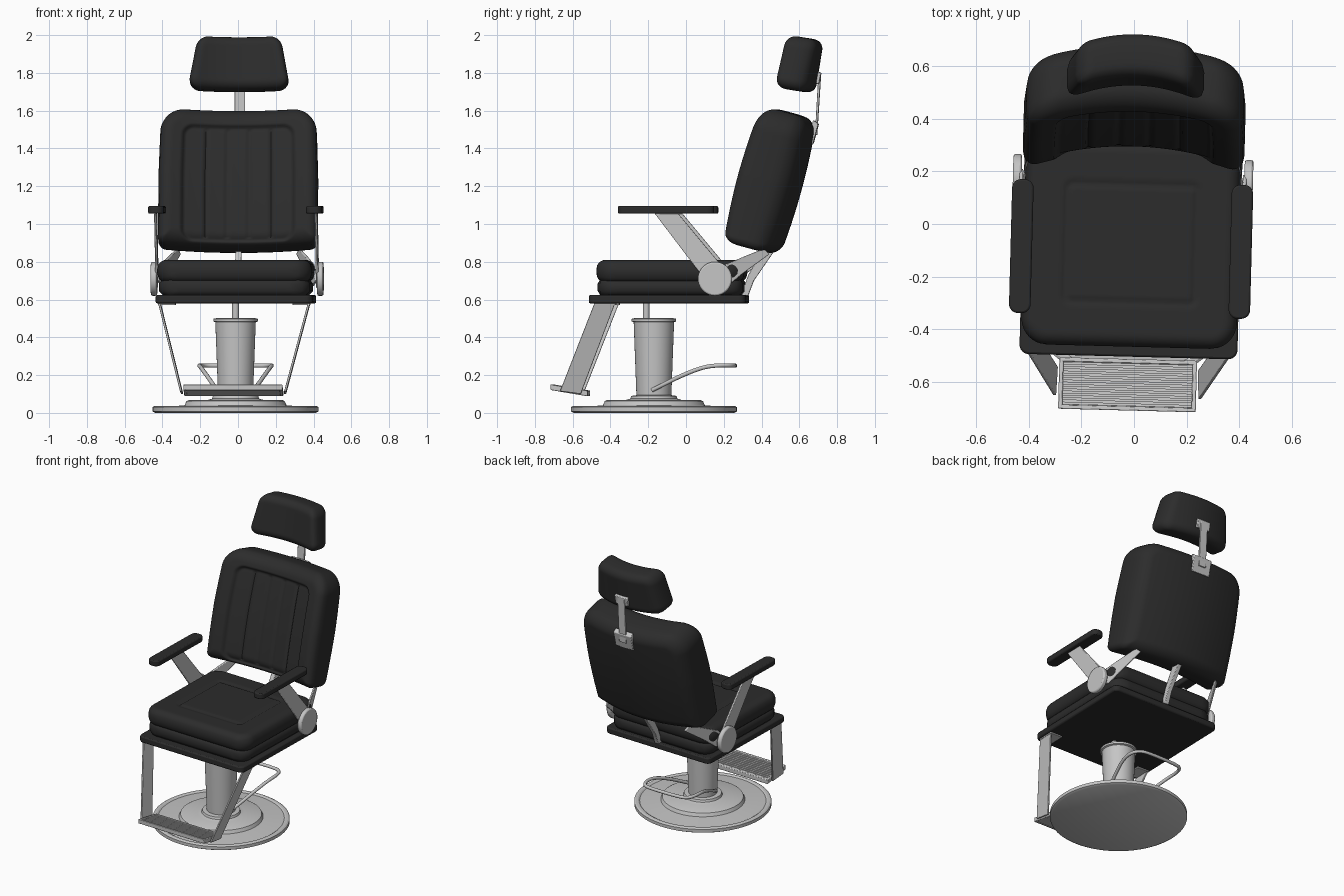
import bpy, bmesh, math
from mathutils import Vector, Matrix

if "Cube" in bpy.data.objects:
    bpy.data.objects.remove(bpy.data.objects["Cube"])


def material(name, v):
    m = bpy.data.materials.new(name)
    m.diffuse_color = (v, v, v, 1)
    m.use_nodes = True
    m.node_tree.nodes["Principled BSDF"].inputs["Base Color"].default_value = m.diffuse_color
    return m


BLACK = material("black_leather", 0.025)
METAL = material("brushed_metal", 0.56)
# the chair sits slightly turned on its column
TURN = Matrix.Translation((-0.013, -0.17, 0)) @ Matrix.Rotation(math.radians(-1.5), 4, 'Z') @ Matrix.Translation((0, 0.17, 0))


def finish(name, bm, mat, bevel=0, turn=True, angle=35):
    bmesh.ops.recalc_face_normals(bm, faces=bm.faces)
    me = bpy.data.meshes.new(name)
    bm.to_mesh(me)
    bm.free()
    ob = bpy.data.objects.new(name, me)
    bpy.context.collection.objects.link(ob)
    me.materials.append(mat)
    ob.matrix_world = TURN if turn else Matrix.Translation((-0.013, -0.17, 0))
    if bevel:
        b = ob.modifiers.new("bevel", 'BEVEL')
        b.width, b.segments, b.limit_method = bevel, 2, 'ANGLE'
    bpy.ops.object.select_all(action='DESELECT')
    ob.select_set(True)
    bpy.context.view_layer.objects.active = ob
    bpy.ops.object.shade_smooth_by_angle(angle=math.radians(angle))
    return ob


def sdf(x, s, W, H, r):
    qx, qs = abs(x) - W + r, abs(s) - H + r
    return min(max(qx, qs), 0) + math.hypot(max(qx, 0), max(qs, 0)) - r


def pad(name, W, H, T, R, r, place, dent=lambda x, s: 0, n=48, r_low=None):
    """Upholstered pad: front and back sheets with rolled edges and a side wall."""
    r_low = r if r_low is None else r_low
    ease = lambda i, k: k * (2 * i / n - 1) + (1 - k) * math.sin(math.pi / 2 * (2 * i / n - 1))
    bm = bmesh.new()
    sheets = []
    for side in (1, -1):
        rows = []
        for j in range(n + 1):
            s = H * ease(j, 0.4)
            c = r if s > 0 else r_low
            e = max(0, c - (H - abs(s)))
            hw = W - c + math.sqrt(max(0, c * c - e * e))
            row = []
            for i in range(n + 1):
                x = hw * ease(i, 0.65)
                d = min(R, max(0, -sdf(x, s, W, H, c)))
                off = T - R + math.sqrt(max(0, R * R - (R - d) ** 2))
                if side > 0:
                    off -= dent(x, s)
                row.append(bm.verts.new(place(x, s, side * off)))
            rows.append(row)
        for j in range(n):
            for i in range(n):
                bm.faces.new((rows[j][i], rows[j][i + 1], rows[j + 1][i + 1], rows[j + 1][i]))
        sheets.append(rows[0] + [q[-1] for q in rows[1:]] + rows[-1][-2::-1] + [q[0] for q in rows[-2:0:-1]])
    a, b = sheets
    for i in range(len(a)):
        k = (i + 1) % len(a)
        bm.faces.new((a[i], a[k], b[k], b[i]))
    return finish(name, bm, BLACK, angle=60)


def prism(name, pts, axis, lo, hi, mat, bevel=0.004, warp=None):
    """Extrude a 2D outline along an axis."""
    put = {'X': lambda a, b, c: (c, a, b), 'Y': lambda a, b, c: (a, c, b), 'Z': lambda a, b, c: (a, b, c)}[axis]
    bm = bmesh.new()
    lower, upper = [[bm.verts.new(put(a, b, c)) for a, b in pts] for c in (lo, hi)]
    bm.faces.new(lower)
    bm.faces.new(upper)
    for i in range(len(pts)):
        k = (i + 1) % len(pts)
        bm.faces.new((lower[i], lower[k], upper[k], upper[i]))
    if warp:
        for v in bm.verts:
            v.co = warp(v.co)
    return finish(name, bm, mat, bevel)


def round_rect(cx, cy, w, h, r, n=6):
    pts = []
    for q, (sx, sy) in enumerate(((1, 1), (-1, 1), (-1, -1), (1, -1))):
        for i in range(n + 1):
            a = math.pi / 2 * (q + i / n)
            pts.append((cx + sx * (w - r) + r * math.cos(a), cy + sy * (h - r) + r * math.sin(a)))
    return pts


def lathe(name, profile, mat, n=64, offset=(0, 0)):
    bm = bmesh.new()
    rings = [[bm.verts.new((offset[0] + r * math.cos(2 * math.pi * i / n), offset[1] + r * math.sin(2 * math.pi * i / n), z))
              for i in range(n)] for r, z in profile]
    for a, b in zip(rings, rings[1:]):
        for i in range(n):
            bm.faces.new((a[i], a[(i + 1) % n], b[(i + 1) % n], b[i]))
    bm.faces.new(rings[0])
    bm.faces.new(rings[-1])
    return finish(name, bm, mat, turn=False, angle=30)


# pedestal
lathe("base_disc", [(0.425, 0), (0.44, 0.008), (0.44, 0.03), (0.43, 0.036), (0.415, 0.036), (0.405, 0.03),
                    (0.27, 0.04), (0.26, 0.062), (0.25, 0.067), (0.15, 0.068), (0.125, 0.075), (0.12, 0.09),
                    (0.09, 0.094)], METAL, 96)
lathe("column", [(0.092, 0.08), (0.107, 0.48), (0.118, 0.484), (0.118, 0.498), (0.1, 0.502), (0.03, 0.5)], METAL)
lathe("piston", [(0.018, 0.48), (0.018, 0.6)], METAL, 20, (0, -0.04))

# pump lever loop
half = [(0.095, -0.01, 0.12), (0.115, 0.04, 0.145), (0.15, 0.14, 0.195), (0.185, 0.26, 0.243),
        (0.195, 0.35, 0.253), (0.17, 0.415, 0.25), (0.1, 0.43, 0.25)]
cu = bpy.data.curves.new("pump_lever", 'CURVE')
cu.dimensions, cu.bevel_depth, cu.bevel_resolution, cu.use_fill_caps = '3D', 0.011, 3, True
sp = cu.splines.new('NURBS')
path = half + [(-x, y, z) for x, y, z in reversed(half)]
sp.points.add(len(path) - 1)
for p, co in zip(sp.points, path):
    p.co = (*co, 1)
sp.use_endpoint_u, sp.order_u, sp.resolution_u = True, 3, 6
lever = bpy.data.objects.new("pump_lever", cu)
cu.materials.append(METAL)
lever.location = (-0.013, -0.17, 0)
bpy.context.collection.objects.link(lever)

# seat
prism("seat_board", round_rect(0, -0.09, 0.415, 0.415, 0.035), 'Z', 0.58, 0.623, BLACK, 0.008)
pad("seat_lower_pad", 0.40, 0.385, 0.045, 0.025, 0.09, lambda x, s, o: (x, s - 0.075, 0.665 + o), n=24)


def seat_seam(x, s):
    return 0.008 * math.exp(-(sdf(x, s + 0.0, 0.247, 0.225, 0.02) / 0.009) ** 2)


pad("seat_cushion", 0.41, 0.392, 0.06, 0.05, 0.1, lambda x, s, o: (x, s - 0.075, 0.75 + o), seat_seam, n=72)


# backrest with recessed channelled panel
def back_place(x, s, o):
    v = s / 0.374
    o *= 1 + 0.17 * (1 - v * v)
    x *= 1 - 0.03 * max(0, v)
    bend = 0.07 * (x / 0.4) ** 2
    f = o + bend
    return (x, 0.478 + 0.262 * s - 0.965 * f, 1.222 + 0.965 * s + 0.262 * f)


def back_panel(x, s):
    d = sdf(x, s + 0.04, 0.29, 0.305, 0.05)
    t = min(1, max(0, 0.5 - d / 0.03))
    depth = 0.02 * t * t * (3 - 2 * t) + 0.008 * math.exp(-(d / 0.009) ** 2)
    if d < -0.01:
        depth += 0.01 * max(math.exp(-((x - g) / 0.008) ** 2) for g in (-0.173, -0.058, 0.058, 0.173))
    return depth


pad("backrest", 0.422, 0.374, 0.12, 0.075, 0.13, back_place, back_panel, n=96, r_low=0.04)


# headrest, wider at the bottom and hollowed in front
def head_place(x, s, o):
    x *= 1 - 0.75 * s
    f = o + 0.055 * min(1.2, (x / 0.25) ** 2) - 0.025
    return (x, 0.60 + 0.16 * s - 0.987 * f, 1.847 + 0.987 * s + 0.16 * f)


pad("headrest", 0.245, 0.142, 0.083, 0.05, 0.06, head_place, n=40)

# headrest stem and mounting plates
prism("stem_lower_plate", [(0.645, 1.43), (0.675, 1.425), (0.703, 1.53), (0.675, 1.55)], 'X', -0.07, 0.07, METAL)
prism("headrest_stem", [(0.683, 1.47), (0.695, 1.47), (0.716, 1.80), (0.702, 1.80)], 'X', -0.028, 0.028, METAL, 0.003)
prism("stem_upper_plate", [(0.67, 1.75), (0.705, 1.74), (0.717, 1.80), (0.69, 1.81)], 'X', -0.05, 0.05, METAL)

# central back bracket
prism("center_back_bracket", [(0.29, 0.62), (0.33, 0.62), (0.36, 0.7), (0.47, 0.86), (0.41, 0.87), (0.33, 0.73)],
      'X', -0.016, 0.016, METAL)

disc = [(0.165 + 0.09 * math.cos(a * math.pi / 20), 0.71 + 0.09 * math.sin(a * math.pi / 20)) for a in range(40)]
for s, tag in ((-1, "left"), (1, "right")):
    # armrest, its strut, hinge disc and back bracket
    prism(tag + "_armrest", round_rect(s * 0.418, -0.095, 0.041, 0.255, 0.034), 'Z', 1.055, 1.095, BLACK, 0.007)
    prism(tag + "_arm_strut", [(-0.155, 1.056), (-0.03, 1.056), (0.20, 0.78), (0.12, 0.66), (0.085, 0.74)],
          'X', s * 0.418, s * 0.432, METAL)
    prism(tag + "_hinge_disc", disc, 'X', s * 0.424, s * 0.457, METAL, 0.008)
    prism(tag + "_back_bracket", [(0.14, 0.70), (0.22, 0.785), (0.31, 0.825), (0.42, 0.87), (0.45, 0.84), (0.30, 0.73), (0.23, 0.67)],
          'X', s * 0.412, s * 0.426, METAL,
          warp=lambda c, s=s: Vector((c.x - s * max(0, c.y - 0.18) * 0.4, c.y, c.z)))
    # footrest hanger strap and flange
    prism(tag + "_foot_strap", [(-0.475, 0.58), (-0.365, 0.58), (-0.55, 0.1), (-0.66, 0.115)], 'X', s * 0.39, s * 0.402,
          METAL, 0.003, lambda c, s=s: Vector((c.x - s * 0.258 * (0.58 - c.z), c.y, c.z)))
    prism(tag + "_strap_flange", [(s * 0.31, -0.475), (s * 0.402, -0.475), (s * 0.402, -0.36), (s * 0.31, -0.36)],
          'Z', 0.57, 0.581, METAL, 0.003)


# tilted ribbed footplate
def tilt(c):
    return Vector((c.x, c.y, c.z - 0.17 * (c.y + 0.61)))


prism("footplate", round_rect(0, -0.612, 0.262, 0.098, 0.015), 'Z', 0.106, 0.118, METAL, 0.003, tilt)
for x in (-0.254, 0.254):
    prism("footplate_side_rim", round_rect(x, -0.612, 0.008, 0.098, 0.004, 2), 'Z', 0.104, 0.134, METAL, 0.003, tilt)
for y in (-0.702, -0.522):
    prism("footplate_long_rim", round_rect(0, y, 0.262, 0.008, 0.004, 2), 'Z', 0.104, 0.134, METAL, 0.003, tilt)
for i in range(10):
    prism("footplate_rib", round_rect(0, -0.688 + i * 0.0169, 0.246, 0.005, 0.003, 1), 'Z', 0.116, 0.13, METAL, 0, tilt)
